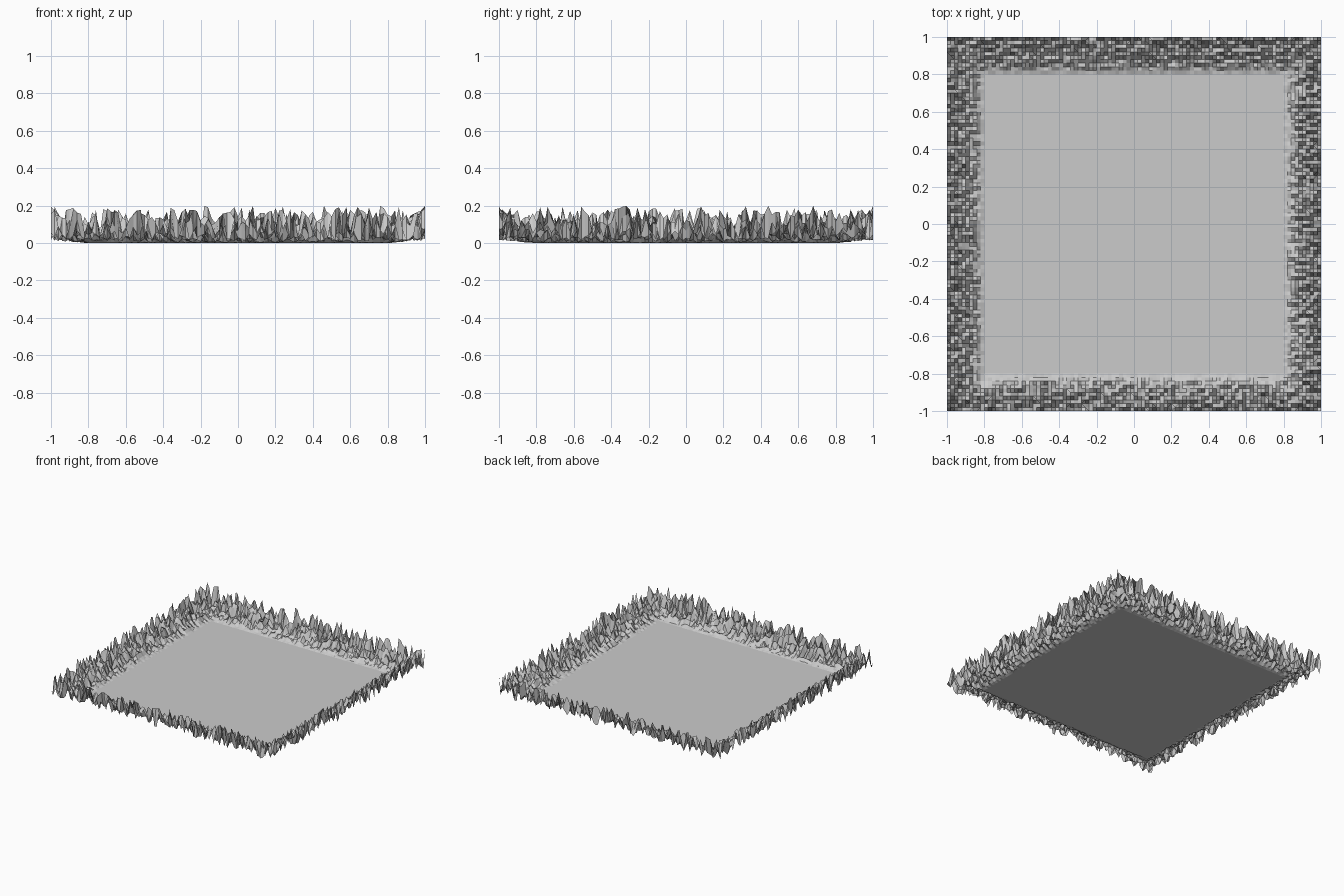
import bpy, bmesh, random

if "Cube" in bpy.data.objects:
    bpy.data.objects.remove(bpy.data.objects["Cube"])

random.seed(4)
CELLS = 100      # grid resolution
INNER = 0.81     # half-width of the flat floor
PEAK = 0.20      # tallest spike at the rim

# Flat square sheet, one open surface
bm = bmesh.new()
bmesh.ops.create_grid(bm, x_segments=CELLS, y_segments=CELLS, size=1.0)

# Raise a jagged border that grows toward the outer edge
for v in bm.verts:
    d = max(abs(v.co.x), abs(v.co.y))
    t = max(0.0, (d - INNER) / (1.0 - INNER))
    v.co.z = PEAK * t * (0.07 + 0.93 * random.random())

mesh = bpy.data.meshes.new("rocky_border_terrain")
bm.to_mesh(mesh)
bm.free()
terrain = bpy.data.objects.new("rocky_border_terrain", mesh)
bpy.context.collection.objects.link(terrain)
